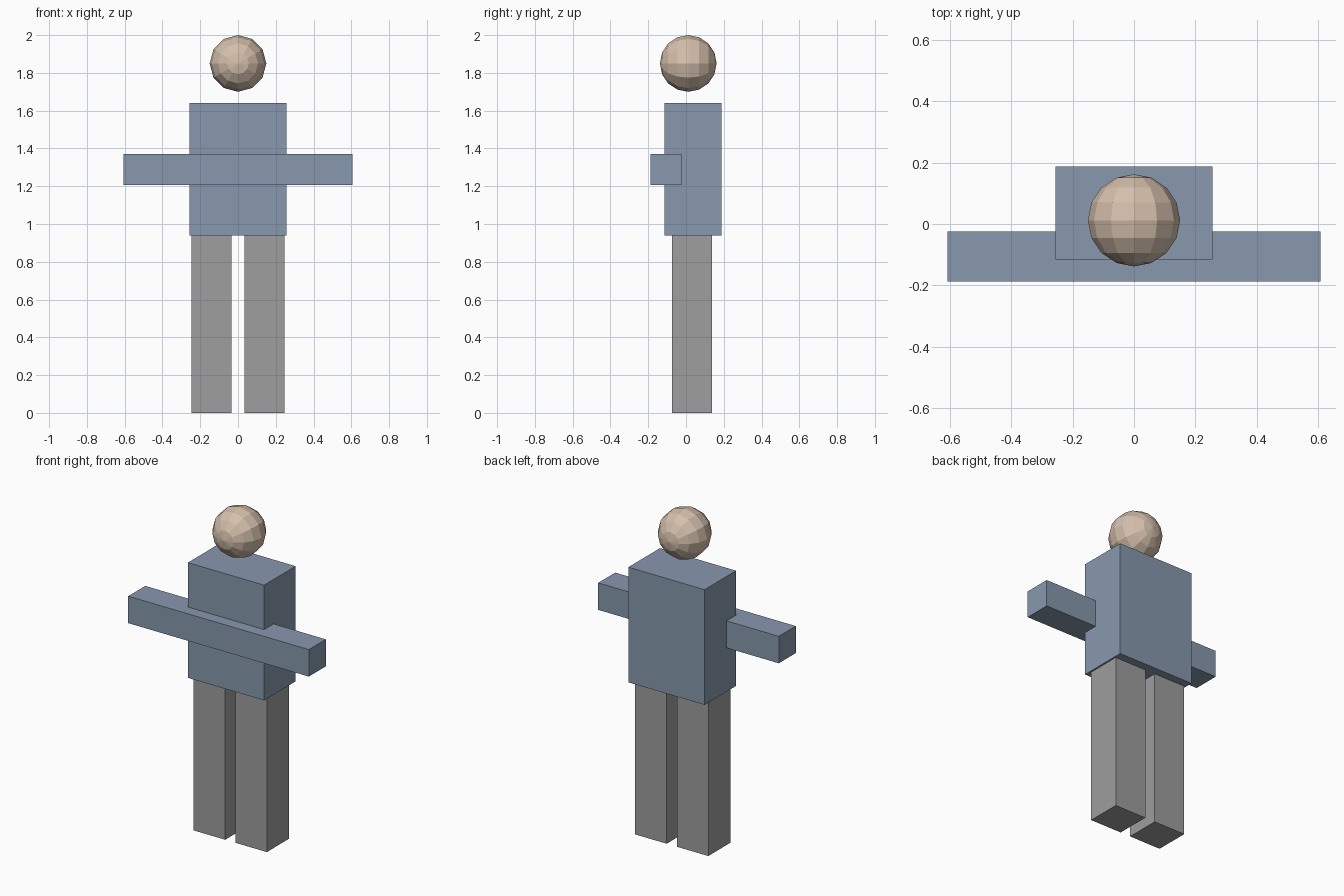
import bpy
import math

if "Cube" in bpy.data.objects:
    bpy.data.objects.remove(bpy.data.objects["Cube"])


def material(name, rgb):
    m = bpy.data.materials.new(name)
    m.diffuse_color = (*rgb, 1.0)
    m.use_nodes = True
    m.node_tree.nodes["Principled BSDF"].inputs["Base Color"].default_value = m.diffuse_color
    return m


SHIRT = material("blue_grey", (0.246, 0.314, 0.423))
TROUSERS = material("mid_grey", (0.342, 0.342, 0.342))
SKIN = material("light_tan", (0.66, 0.52, 0.41))


def box(name, lo, hi, mat):
    """Box spanning two opposite corners."""
    centre = [(a + b) / 2 for a, b in zip(lo, hi)]
    bpy.ops.mesh.primitive_cube_add(size=1, location=centre)
    ob = bpy.context.object
    ob.name = name
    ob.scale = [b - a for a, b in zip(lo, hi)]
    bpy.ops.object.transform_apply(location=False, rotation=False, scale=True)
    ob.data.materials.append(mat)
    return ob


# Torso, with one bar across the chest forming both arms
box("torso", (-0.256, -0.115, 0.94), (0.256, 0.187, 1.64), SHIRT)
box("arms", (-0.607, -0.187, 1.206), (0.607, -0.024, 1.37), SHIRT)

# Legs
for side, x in (("left", 0.14), ("right", -0.14)):
    box(side + "_leg", (x - 0.106, -0.074, 0), (x + 0.106, 0.137, 0.94), TROUSERS)

# Low-poly floating head, poles facing front and back
bpy.ops.mesh.primitive_uv_sphere_add(segments=12, ring_count=8, radius=0.15,
                                     location=(0, 0.012, 1.85),
                                     rotation=(math.pi / 2, 0, 0))
head = bpy.context.object
head.name = "head"
head.data.materials.append(SKIN)
